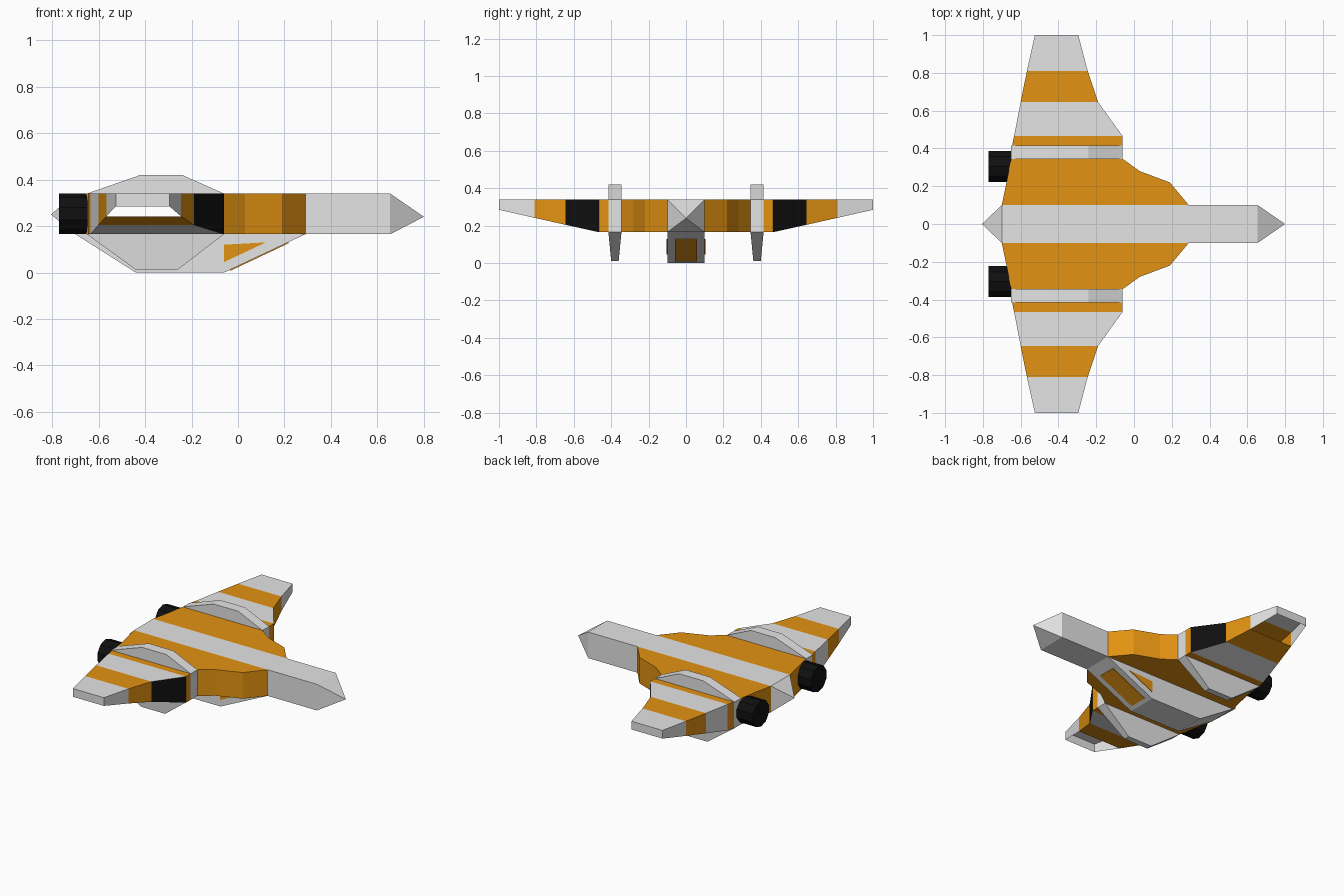
import bpy
import bmesh
import math

old = bpy.data.objects.get("Cube")
if old:
    bpy.data.objects.remove(old, do_unlink=True)


def make_material(name, rgb):
    mat = bpy.data.materials.new(name)
    mat.use_nodes = True
    mat.diffuse_color = (*rgb, 1)
    mat.node_tree.nodes["Principled BSDF"].inputs["Base Color"].default_value = (*rgb, 1)
    return mat


GREY, ORANGE, BLACK = 0, 1, 2
MATS = [make_material("light grey", (0.78, 0.78, 0.78)),
        make_material("orange", (0.77, 0.29, 0.006)),
        make_material("black", (0.005, 0.005, 0.005))]
TOP, BOTTOM = 0.34, 0.165


def finish(name, bm):
    """Weld, orient and turn a bmesh into an object with the shared materials."""
    bmesh.ops.remove_doubles(bm, verts=bm.verts, dist=0.0001)
    bmesh.ops.recalc_face_normals(bm, faces=bm.faces)
    mesh = bpy.data.meshes.new(name)
    bm.to_mesh(mesh)
    bm.free()
    for mat in MATS:
        mesh.materials.append(mat)
    obj = bpy.data.objects.new(name, mesh)
    bpy.context.collection.objects.link(obj)
    return obj


def add_face(bm, points, colour=GREY):
    face = bm.faces.new([bm.verts.new(p) for p in points])
    face.material_index = colour


def loft(name, ring_a, ring_b, colour=GREY):
    """Closed solid between two matching rings of points."""
    bm = bmesh.new()
    n = len(ring_a)
    add_face(bm, ring_a, colour)
    add_face(bm, ring_b, colour)
    for i in range(n):
        j = (i + 1) % n
        add_face(bm, [ring_a[i], ring_a[j], ring_b[j], ring_b[i]], colour)
    return finish(name, bm)


def slab(name, profile, y0, y1, colour=GREY):
    """Side profile in x, z extruded from y0 to y1."""
    return loft(name, [(x, y0, z) for x, z in profile],
                [(x, y1, z) for x, z in profile], colour)


# Wing hull: stations of y, trailing x, leading x, underside z
stations = [
    (0.10, -0.70, 0.29, BOTTOM),
    (0.22, -0.675, 0.19, BOTTOM),
    (0.28, -0.663, 0.03, BOTTOM),
    (0.345, -0.65, -0.06, BOTTOM),
    (0.415, -0.645, -0.06, BOTTOM),
    (0.465, -0.635, -0.06, BOTTOM),
    (0.645, -0.60, -0.19, 0.205),
    (0.81, -0.567, -0.245, 0.242),
    (1.00, -0.525, -0.295, 0.285),
]
# Band colours between stations: skin, then leading edge
skin = [ORANGE, ORANGE, ORANGE, GREY, ORANGE, GREY, ORANGE, GREY]
lead = [ORANGE, ORANGE, ORANGE, GREY, ORANGE, BLACK, ORANGE, GREY]

bm = bmesh.new()
for s in (1, -1):
    for i, (a, b) in enumerate(zip(stations, stations[1:])):
        (ya, ra, fa, za), (yb, rb, fb, zb) = a, b
        ya, yb = s * ya, s * yb
        add_face(bm, [(ra, ya, TOP), (fa, ya, TOP), (fb, yb, TOP), (rb, yb, TOP)], skin[i])
        add_face(bm, [(fa, ya, za), (fa, ya, TOP), (fb, yb, TOP), (fb, yb, zb)], lead[i])
        add_face(bm, [(ra, ya, za), (ra, ya, TOP), (rb, yb, TOP), (rb, yb, zb)], skin[i])
        # The tip section is open underneath
        if i < len(skin) - 1:
            add_face(bm, [(ra, ya, za), (fa, ya, za), (fb, yb, zb), (rb, yb, zb)], skin[i])
    y, r, f, z = stations[-1]
    add_face(bm, [(r, s * y, z), (f, s * y, z), (f, s * y, TOP), (r, s * y, TOP)])

# Fuselage spine, nose and tail points share the hull's hollow shell
W = 0.10
xs = [-0.70, 0.29, 0.655]
for xa, xb in zip(xs, xs[1:]):
    for z in (TOP, BOTTOM):
        add_face(bm, [(xa, -W, z), (xb, -W, z), (xb, W, z), (xa, W, z)])
for s in (1, -1):
    add_face(bm, [(0.29, s * W, BOTTOM), (0.655, s * W, BOTTOM),
                  (0.655, s * W, TOP), (0.29, s * W, TOP)])
for base, apex in ((0.655, (0.80, 0, 0.24)), (-0.70, (-0.805, 0, 0.25))):
    ring = [(base, -W, BOTTOM), (base, W, BOTTOM), (base, W, TOP), (base, -W, TOP)]
    for i in range(4):
        add_face(bm, [ring[i], ring[(i + 1) % 4], apex])
finish("wing_hull", bm)

# Belly keel with its painted panels
slab("belly_keel", [(0.29, BOTTOM), (-0.06, 0), (-0.44, 0), (-0.70, BOTTOM)], -W, W)


def slope_x(z):
    return -0.06 + 0.35 * z / BOTTOM


panel = [(slope_x(0.012), 0.012), (slope_x(0.13), 0.13)]
slab("belly_front_panel",
     panel + [(x + 0.002, z - 0.004) for x, z in reversed(panel)], -0.06, 0.06, ORANGE)

for s, side in ((1, "left"), (-1, "right")):
    slab(side + "_belly_triangle", [(-0.06, 0.12), (0.12, 0.13), (-0.06, 0.045)],
         s * (W - 0.001), s * (W + 0.003), ORANGE)

    # Upper fin with straight sides
    slab(side + "_upper_fin",
         [(-0.65, TOP), (-0.42, 0.42), (-0.24, 0.42), (-0.06, TOP)], s * 0.345, s * 0.415)

    # Lower fin narrows towards its keel
    loft(side + "_lower_fin",
         [(-0.65, s * 0.345, BOTTOM), (-0.06, s * 0.345, BOTTOM),
          (-0.06, s * 0.415, BOTTOM), (-0.65, s * 0.415, BOTTOM)],
         [(-0.44, s * 0.36, 0.012), (-0.26, s * 0.36, 0.012),
          (-0.26, s * 0.40, 0.012), (-0.44, s * 0.40, 0.012)])

    # Engine barrel
    ring = [(s * 0.305 + 0.087 * math.sin(k * math.tau / 10),
             0.2525 + 0.087 * math.cos(k * math.tau / 10)) for k in range(10)]
    loft(side + "_engine", [(-0.77, y, z) for y, z in ring],
         [(-0.645, y, z) for y, z in ring], BLACK)
